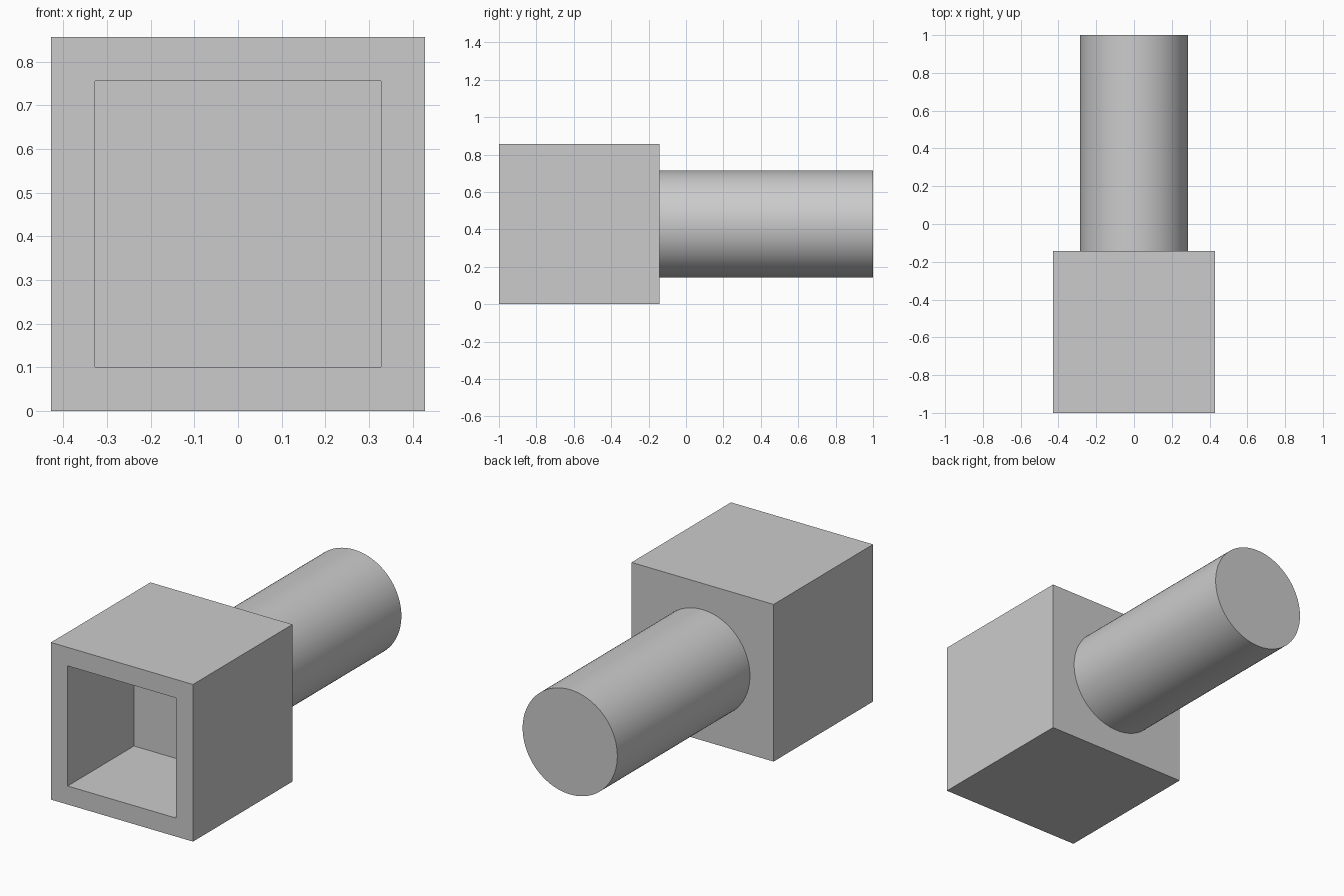
import bpy
import bmesh
from mathutils import Matrix, Vector

if "Cube" in bpy.data.objects:
    bpy.data.objects.remove(bpy.data.objects["Cube"], do_unlink=True)

U = 1 / 7            # wall thickness, the module for every size
HEAD = 6 * U         # side of the cubic head
SOCKET_DEPTH = 4 * U
SHAFT_RADIUS = 2 * U
SHAFT_LENGTH = 8 * U
MID_Z = HEAD / 2

grey = bpy.data.materials.new("plain_grey")
grey.use_nodes = True
colour = (0.6, 0.6, 0.6, 1)
grey.diffuse_color = colour
grey.node_tree.nodes["Principled BSDF"].inputs["Base Color"].default_value = colour


def add_object(name, bm):
    bmesh.ops.recalc_face_normals(bm, faces=bm.faces)
    mesh = bpy.data.meshes.new(name)
    bm.to_mesh(mesh)
    bm.free()
    mesh.materials.append(grey)
    obj = bpy.data.objects.new(name, mesh)
    bpy.context.collection.objects.link(obj)
    return obj


# Cubic head with a square blind socket sunk into its front
bm = bmesh.new()
bmesh.ops.create_cube(bm, size=HEAD,
                      matrix=Matrix.Translation((0, -1 + HEAD / 2, MID_Z)))
front = min(bm.faces, key=lambda f: f.calc_center_median().y)
bmesh.ops.inset_region(bm, faces=[front], thickness=U)
floor = bmesh.ops.extrude_face_region(bm, geom=[front])["geom"]
bmesh.ops.translate(bm, vec=Vector((0, SOCKET_DEPTH, 0)),
                    verts=[v for v in floor if isinstance(v, bmesh.types.BMVert)])
if front.is_valid:
    bmesh.ops.delete(bm, geom=[front], context="FACES_ONLY")
add_object("socket_head", bm)

# Round shaft running back from the head
bm = bmesh.new()
place = Matrix.Translation((0, 1 - SHAFT_LENGTH / 2, MID_Z)) @ Matrix.Rotation(-1.5707963, 4, "X")
bmesh.ops.create_cone(bm, cap_ends=True, segments=96, radius1=SHAFT_RADIUS,
                      radius2=SHAFT_RADIUS, depth=SHAFT_LENGTH, matrix=place)
shaft = add_object("round_shaft", bm)

bpy.ops.object.select_all(action="DESELECT")
shaft.select_set(True)
bpy.context.view_layer.objects.active = shaft
bpy.ops.object.shade_smooth_by_angle(angle=0.6)
